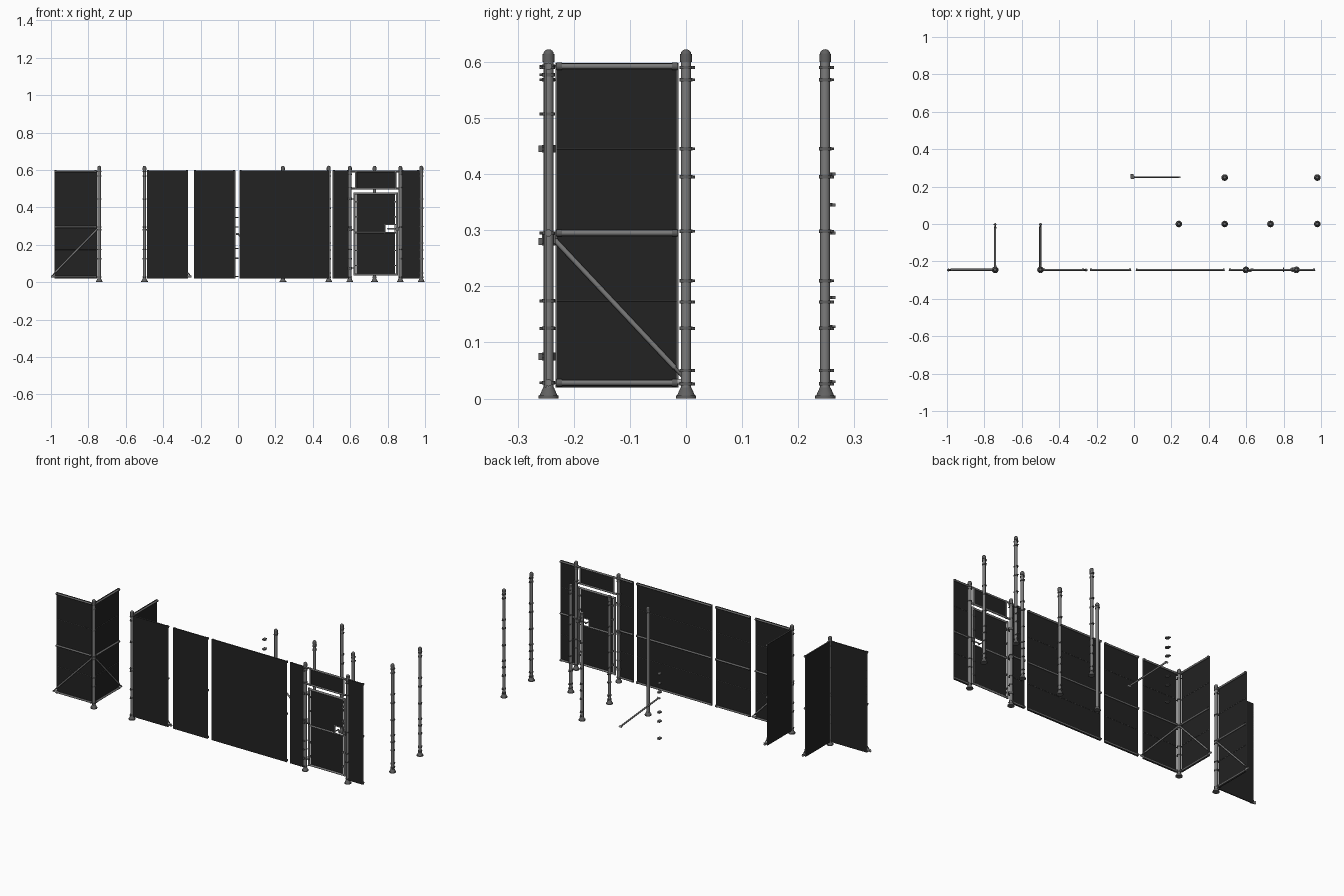
import bpy, bmesh, math
from mathutils import Vector, Matrix

cube = bpy.data.objects.get("Cube")
if cube:
    bpy.data.objects.remove(cube, do_unlink=True)


def material(name, value):
    m = bpy.data.materials.new(name)
    m.use_nodes = True
    col = (value, value, value, 1)
    m.diffuse_color = col
    bsdf = m.node_tree.nodes["Principled BSDF"]
    bsdf.inputs["Base Color"].default_value = col
    bsdf.inputs["Roughness"].default_value = 0.7
    return m


STEEL, FITTING, MESH, BRIGHT = range(4)
MATS = [material("galvanised steel", 0.2), material("dark fitting", 0.12),
        material("black mesh", 0.016), material("bright tension bar", 0.42)]


class Part:
    """Collects tubes and boxes into one named object."""

    def __init__(self, name):
        self.name, self.bm = name, bmesh.new()

    def paint(self, verts, mat):
        for f in {f for v in verts for f in v.link_faces}:
            f.material_index = mat

    def tube(self, a, b, r, mat=STEEL, r2=None, sides=12):
        a, b = Vector(a), Vector(b)
        d = b - a
        m = Matrix.Translation((a + b) / 2) @ d.to_track_quat('Z', 'Y').to_matrix().to_4x4()
        out = bmesh.ops.create_cone(self.bm, cap_ends=True, segments=sides, radius1=r,
                                    radius2=r if r2 is None else r2, depth=d.length, matrix=m)
        self.paint(out["verts"], mat)

    def box(self, a, b, mat):
        a, b = Vector(a), Vector(b)
        size = [abs(s) for s in b - a]
        m = Matrix.Translation((a + b) / 2) @ Matrix.Diagonal((*size, 1))
        self.paint(bmesh.ops.create_cube(self.bm, size=1, matrix=m)["verts"], mat)

    def dome(self, c, r, mat):
        out = bmesh.ops.create_uvsphere(self.bm, u_segments=12, v_segments=8, radius=r,
                                        matrix=Matrix.Translation(c))
        self.paint(out["verts"], mat)

    def finish(self):
        me = bpy.data.meshes.new(self.name)
        self.bm.to_mesh(me)
        self.bm.free()
        for m in MATS:
            me.materials.append(m)
        for p in me.polygons:
            p.use_smooth = True
        me.set_sharp_from_angle(angle=math.radians(40))
        bpy.context.collection.objects.link(bpy.data.objects.new(self.name, me))


FRONT = -0.245
BOTTOM, TOP = 0.02, 0.598
RAILS = (0.028, 0.295, 0.592)
WIRES = (0.174, 0.445)


def band(p, x, y, z, side=1):
    """Clamp ring with a bolted tab pointing along y."""
    p.tube((x, y, z - 0.003), (x, y, z + 0.003), 0.0112, FITTING)
    p.box((x - 0.003, y, z - 0.0025), (x + 0.003, y + side * 0.016, z + 0.0025), FITTING)
    p.tube((x - 0.006, y + side * 0.014, z), (x + 0.006, y + side * 0.014, z), 0.002, FITTING, sides=6)


def post(name, x, y, bands, side=1):
    p = Part(name)
    p.tube((x, y, 0), (x, y, 0.005), 0.018, FITTING)
    p.tube((x, y, 0.005), (x, y, 0.02), 0.016, FITTING, 0.0095)
    p.tube((x, y, 0.01), (x, y, 0.605), 0.0088)
    p.tube((x, y, 0.6), (x, y, 0.614), 0.0105, FITTING)
    p.dome((x, y, 0.613), 0.0095, FITTING)
    for z in bands:
        band(p, x, y, z, side)
    p.finish()


def panel(name, origin, direction, start, end, offset, brace=False):
    """Mesh sheet on a rail frame; offset puts the sheet to one side of the rails."""
    o, d = Vector(origin), Vector(direction)
    n = Vector((-d.y, d.x, 0))

    def at(u, v, z):
        return o + d * u + n * v + Vector((0, 0, z))

    p = Part(name)
    t = math.copysign(0.001, offset)
    p.box(at(start, offset - t, BOTTOM), at(end, offset + t, TOP), MESH)
    for z in RAILS:
        p.tube(at(start, 0, z), at(end, 0, z), 0.005)
        for u, s in ((start, 1), (end, -1)):
            p.tube(at(u, 0, z), at(u + s * 0.01, 0, z), 0.0065, FITTING)
    for z in WIRES:
        v = offset - t * 1.6
        p.tube(at(start, v, z), at(end, v, z), 0.0008, FITTING, sides=6)
    # tension bars on both upright edges
    for u in (start, end):
        p.box(at(u - 0.0015, offset - t * 2, BOTTOM), at(u + 0.0015, offset + t, TOP), FITTING)
    if brace:
        p.tube(at(start - 0.003, 0, 0.283), at(end - 0.005, 0, 0.055), 0.0046)
        p.tube(at(end - 0.008, 0, 0.058), at(end + 0.01, 0, 0.038), 0.003, FITTING)
        p.tube(at(end, 0, 0.03), at(end + 0.02, 0, 0.03), 0.005, BRIGHT)
        p.tube(at(end + 0.012, -0.008, 0.035), at(end + 0.012, 0.008, 0.035), 0.003, FITTING, sides=6)
    p.finish()


# Corner posts with their braced wings
A, B = -0.742, -0.5
corner_bands = (0.592, 0.568, 0.445, 0.295, 0.28, 0.174, 0.125, 0.028)
post("outer_corner_post", A, FRONT, corner_bands, 1)
post("inner_corner_post", B, FRONT, corner_bands, -1)
panel("outer_corner_side_panel", (A, FRONT, 0), (-1, 0, 0), 0.014, 0.238, -0.006, True)
panel("outer_corner_back_panel", (A, FRONT, 0), (0, 1, 0), 0.014, 0.23, 0.006, True)
panel("inner_corner_front_panel", (B, FRONT, 0), (1, 0, 0), 0.014, 0.232, -0.006, True)
panel("inner_corner_back_panel", (B, FRONT, 0), (0, 1, 0), 0.014, 0.23, 0.006, True)

# Straight run of panels along the front
for name, x0, x1 in (("short_panel", -0.235, -0.016), ("long_panel", 0.01, 0.485),
                     ("gate_right_panel", 0.508, 0.592), ("gate_left_panel", 0.876, 0.968)):
    panel(name, (0, FRONT, 0), (1, 0, 0), x0, x1, -0.006)

# Gate posts with hinges
G0, G1 = 0.598, 0.868
for name, x in (("gate_right_post", G0), ("gate_left_post", G1)):
    post(name, x, FRONT, (0.59, 0.577, 0.507, 0.295, 0.174, 0.125, 0.028), -1)
hinges = Part("gate_hinges")
for z in (0.445, 0.28, 0.075):
    hinges.tube((G0, FRONT, z - 0.007), (G0, FRONT, z + 0.007), 0.012, FITTING)
    hinges.box((G0 - 0.004, FRONT - 0.018, z - 0.006), (G0 + 0.004, FRONT, z + 0.006), FITTING)
    hinges.box((G0, FRONT - 0.012, z - 0.003), (G0 + 0.03, FRONT - 0.006, z + 0.003), FITTING)
hinges.finish()


def frame(p, x0, x1, z0, z1, r, mat=STEEL):
    y = FRONT
    for z in (z0, z1):
        p.tube((x0, y, z), (x1, y, z), r, mat)
    for x in (x0, x1):
        p.tube((x, y, z0 - r), (x, y, z1 + r), r, mat)


def sheet(p, x0, x1, z0, z1):
    p.box((x0, FRONT - 0.001, z0), (x1, FRONT + 0.001, z1), MESH)


# Transom above the gate
transom = Part("gate_transom")
frame(transom, 0.63, 0.842, 0.5, 0.592, 0.005)
sheet(transom, 0.635, 0.838, 0.503, 0.59)
for z in (0.5, 0.592):
    transom.tube((G0, FRONT, z), (G1, FRONT, z), 0.005)
transom.finish()

# Gate leaf, with an opening left for the latch
leaf = Part("gate_leaf")
frame(leaf, 0.622, 0.85, 0.04, 0.474, 0.0055)
leaf.tube((0.622, FRONT, 0.266), (0.78, FRONT, 0.266), 0.005)
sheet(leaf, 0.635, 0.838, 0.046, 0.262)
sheet(leaf, 0.635, 0.785, 0.262, 0.308)
sheet(leaf, 0.635, 0.838, 0.308, 0.468)
for x in (0.635, 0.838):
    leaf.box((x - 0.0015, FRONT - 0.003, 0.046), (x + 0.0015, FRONT + 0.003, 0.468), FITTING)
for z in (0.09, 0.17, 0.35, 0.43):
    for x, s in ((0.622, 1), (0.85, -1)):
        leaf.box((x, FRONT - 0.006, z - 0.003), (x + s * 0.016, FRONT + 0.006, z + 0.003), FITTING)
leaf.finish()

latch = Part("gate_latch")
frame(latch, 0.785, 0.846, 0.264, 0.308, 0.003)
latch.tube((0.8, FRONT, 0.285), (G1, FRONT, 0.285), 0.0035, BRIGHT)
latch.box((0.842, FRONT - 0.012, 0.276), (0.862, FRONT + 0.012, 0.294), FITTING)
latch.tube((0.8, FRONT - 0.012, 0.285), (0.8, FRONT + 0.012, 0.285), 0.003, FITTING)
latch.finish()

# Free-standing posts behind the fence
full_bands = (0.59, 0.568, 0.445, 0.395, 0.298, 0.21, 0.172, 0.125, 0.05, 0.026)
post("line_post", 0.24, 0, (0.59,))
for name, x, y in (("end_post", 0.485, 0), ("pull_post", 0.73, 0), ("wide_post", 0.98, 0),
                   ("back_post", 0.485, 0.248), ("back_end_post", 0.98, 0.248)):
    post(name, x, y, full_bands)

# Loose brace and the clamps stacked beside it
brace = Part("loose_brace")
brace.tube((0.005, 0.25, 0.252), (0.235, 0.25, 0.035), 0.0046)
for x, z in ((-0.002, 0.258), (0.24, 0.03)):
    brace.tube((x - 0.008, 0.25, z), (x + 0.008, 0.25, z), 0.005, BRIGHT)
brace.finish()
clamps = Part("loose_clamps")
for z in (0.4, 0.345, 0.295, 0.18, 0.128, 0.03):
    clamps.tube((-0.008, 0.25, z - 0.003), (-0.008, 0.25, z + 0.003), 0.011, FITTING)
    clamps.box((-0.018, 0.25, z - 0.0025), (-0.004, 0.266, z + 0.0025), FITTING)
clamps.finish()
